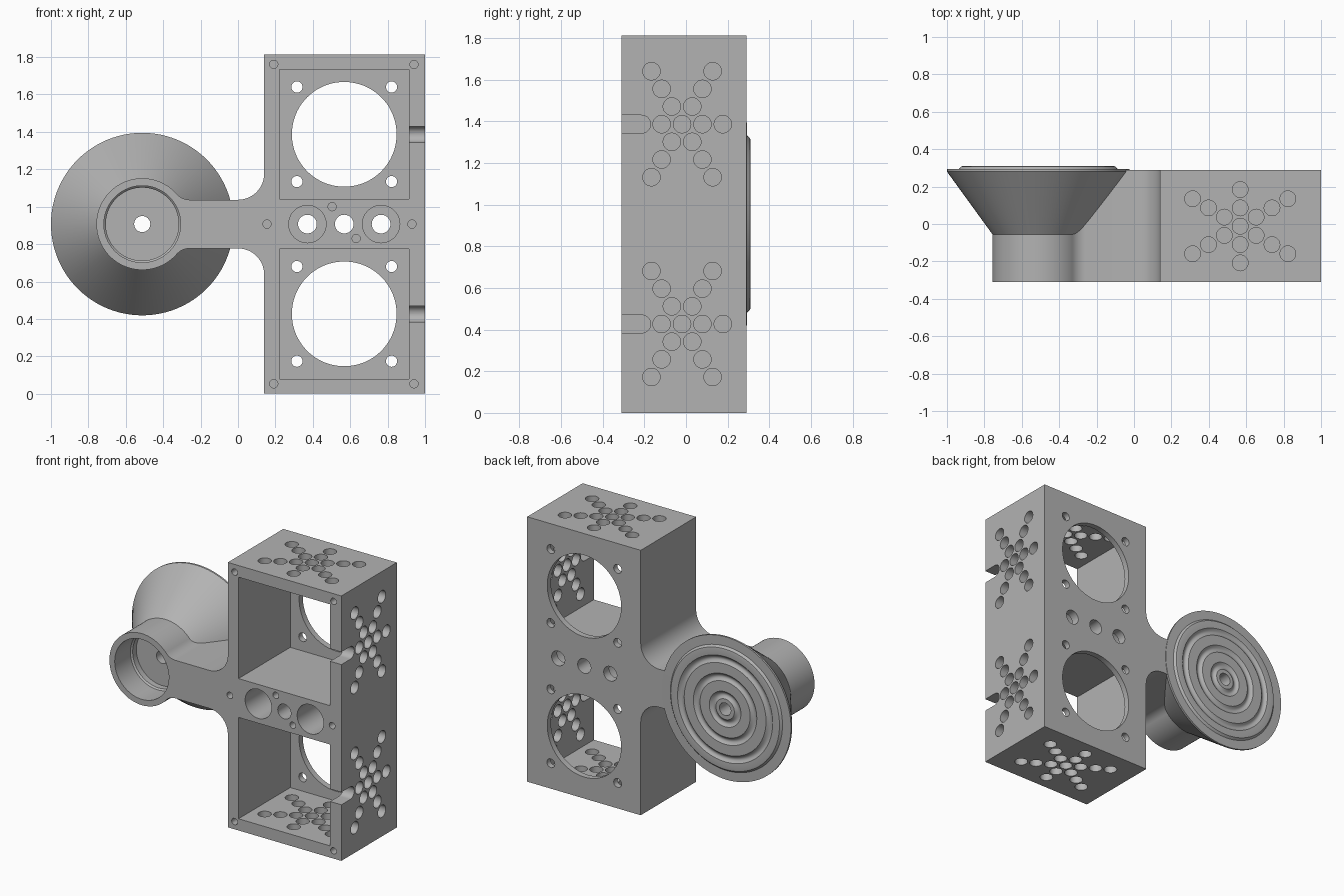
import bpy, bmesh
from math import sin, cos, pi, radians

cube = bpy.data.objects.get("Cube")
if cube:
    bpy.data.objects.remove(cube, do_unlink=True)

grey = bpy.data.materials.new("plain grey")
grey.use_nodes = True
grey.diffuse_color = (0.45, 0.45, 0.45, 1)
grey.node_tree.nodes["Principled BSDF"].inputs["Base Color"].default_value = (0.45, 0.45, 0.45, 1)

FRONT, BACK = -0.31, 0.29
MID = 0.907                       # height of the mirror plane
LEFT, RIGHT, TOP = 0.14, 1.0, 2 * MID
CUP_X = -0.512
BAY_X, BAY_HALF = 0.568, 0.347
BAYS = (MID - 0.48, MID + 0.48)


def arc(cx, cy, r, a0, a1, n):
    return [(cx + r * cos(radians(a0 + (a1 - a0) * i / n)),
             cy + r * sin(radians(a0 + (a1 - a0) * i / n))) for i in range(n + 1)]


def circle(cx, cy, r, n=40):
    return arc(cx, cy, r, 0, 360, n)[:-1]


def square(cx, cy, h):
    return [(cx - h, cy - h), (cx + h, cy - h), (cx + h, cy + h), (cx - h, cy + h)]


def prism(bm, pts, axis, lo, hi):
    """Extrude a flat outline along one axis."""
    place = {"x": lambda u, v, t: (t, u, v),
             "y": lambda u, v, t: (u, t, v),
             "z": lambda u, v, t: (u, v, t)}[axis]
    a = [bm.verts.new(place(u, v, lo)) for u, v in pts]
    b = [bm.verts.new(place(u, v, hi)) for u, v in pts]
    bm.faces.new(a)
    bm.faces.new(b)
    for i in range(len(pts)):
        j = (i + 1) % len(pts)
        bm.faces.new((a[i], a[j], b[j], b[i]))


def finish(name, bm):
    bmesh.ops.recalc_face_normals(bm, faces=bm.faces)
    me = bpy.data.meshes.new(name)
    bm.to_mesh(me)
    bm.free()
    me.materials.append(grey)
    ob = bpy.data.objects.new(name, me)
    bpy.context.collection.objects.link(ob)
    return ob


def smooth(ob):
    bpy.ops.object.select_all(action="DESELECT")
    ob.select_set(True)
    bpy.context.view_layer.objects.active = ob
    bpy.ops.object.shade_smooth_by_angle(angle=radians(30))


# Housing and arm: one outline, mirrored about the middle height
upper = arc(CUP_X, MID, 0.225, 0, 41, 8)
upper += arc(CUP_X + 0.254, MID + 0.223, 0.093, 221.3, 270, 10)
upper += arc(0, MID + 0.27, 0.14, 270, 360, 16)
upper += [(LEFT, TOP), (RIGHT, TOP)]
lower = [(x, 2 * MID - z) for x, z in reversed(upper[1:])]
bm = bmesh.new()
prism(bm, upper + lower, "y", FRONT, BACK)
body = finish("housing_and_arm", bm)

# Cutter 1: open bays and the two counterbores
bays = bmesh.new()
for z in BAYS:
    prism(bays, square(BAY_X, z, BAY_HALF), "y", FRONT - 0.1, 0.25)
for s in (-1, 1):
    prism(bays, circle(BAY_X + s * 0.197, MID, 0.1), "y", FRONT - 0.1, 0.23)

# Cutter 2: round windows, screw holes and through bores
holes = bmesh.new()
for z in BAYS:
    prism(holes, circle(BAY_X, z, 0.28, 80), "y", 0.15, 0.4)
    for sx in (-1, 1):
        for sz in (-1, 1):
            prism(holes, circle(BAY_X + sx * 0.253, z + sz * 0.253, 0.03, 24), "y", 0.15, 0.4)
for i in (-1, 0, 1):
    prism(holes, circle(BAY_X + i * 0.197, MID, 0.05), "y", -0.5, 0.5)
screws = [(0.155, MID), (0.93, MID), (0.503, 1.0), (0.632, 0.83)]
screws += [(x, z) for x in (0.191, 0.941) for z in (0.053, TOP - 0.053)]
for x, z in screws:
    prism(holes, circle(x, z, 0.022, 24), "y", FRONT - 0.1, FRONT + 0.15)

# Cutter 3: star-shaped vent patterns and cable slots
vents = bmesh.new()


def star(cx, cy, turn, axis, lo, hi):
    prism(vents, circle(cx, cy, 0.042, 28), axis, lo, hi)
    for k in range(6):
        a = radians(turn + 60 * k)
        for step in range(1, 3 if k % 3 == 0 else 4):
            if axis == "x" and k == 3 and step == 2:
                continue          # the cable slot ends here
            d = 0.098 * step
            prism(vents, circle(cx + d * cos(a), cy + d * sin(a), 0.042, 28), axis, lo, hi)


for z in BAYS:
    star(-0.019, z, 0, "x", 0.89, 1.05)
    slot = [(-0.4, z - 0.043)] + arc(-0.213, z, 0.043, -90, 90, 14) + [(-0.4, z + 0.043)]
    prism(vents, slot, "x", 0.89, 1.05)
star(BAY_X, -0.012, 90, "z", TOP - 0.12, TOP + 0.05)
star(BAY_X, -0.012, 90, "z", -0.05, 0.12)

cutters = [finish("bay_cutter", bays), finish("hole_cutter", holes), finish("vent_cutter", vents)]
for cutter in cutters:
    cutter.hide_render = True
    mod = body.modifiers.new(cutter.name, "BOOLEAN")
    mod.operation = "DIFFERENCE"
    mod.solver = "EXACT"
    mod.object = cutter
    bpy.context.view_layer.objects.active = body
    bpy.ops.object.modifier_apply(modifier=mod.name)
for cutter in cutters:
    bpy.data.objects.remove(cutter, do_unlink=True)
smooth(body)

# Cup and flared disc: a lathed profile (radius, depth) with ringed back face
profile = [(0.245, FRONT), (0.245, -0.055), (0.488, 0.28), (0.488, 0.293),
           (0.425, 0.294), (0.412, 0.308), (0.4, 0.31)]
for ring in (0.335, 0.215, 0.095):
    for i in range(9):
        t = i / 8
        profile.append((ring + 0.025 - 0.05 * t, 0.308 - 0.014 * sin(pi * t)))
profile += [(0.043, 0.308), (0.043, -0.09), (0.195, -0.09), (0.195, -0.13),
            (0.205, -0.14), (0.205, FRONT)]
SEG = 96
bm = bmesh.new()
rings = []
for k in range(SEG):
    a = 2 * pi * k / SEG
    rings.append([bm.verts.new((CUP_X + r * cos(a), y, MID + r * sin(a))) for r, y in profile])
for k in range(SEG):
    p, q = rings[k], rings[(k + 1) % SEG]
    for i in range(len(profile)):
        j = (i + 1) % len(profile)
        bm.faces.new((p[i], p[j], q[j], q[i]))
smooth(finish("cup_and_flared_disc", bm))
